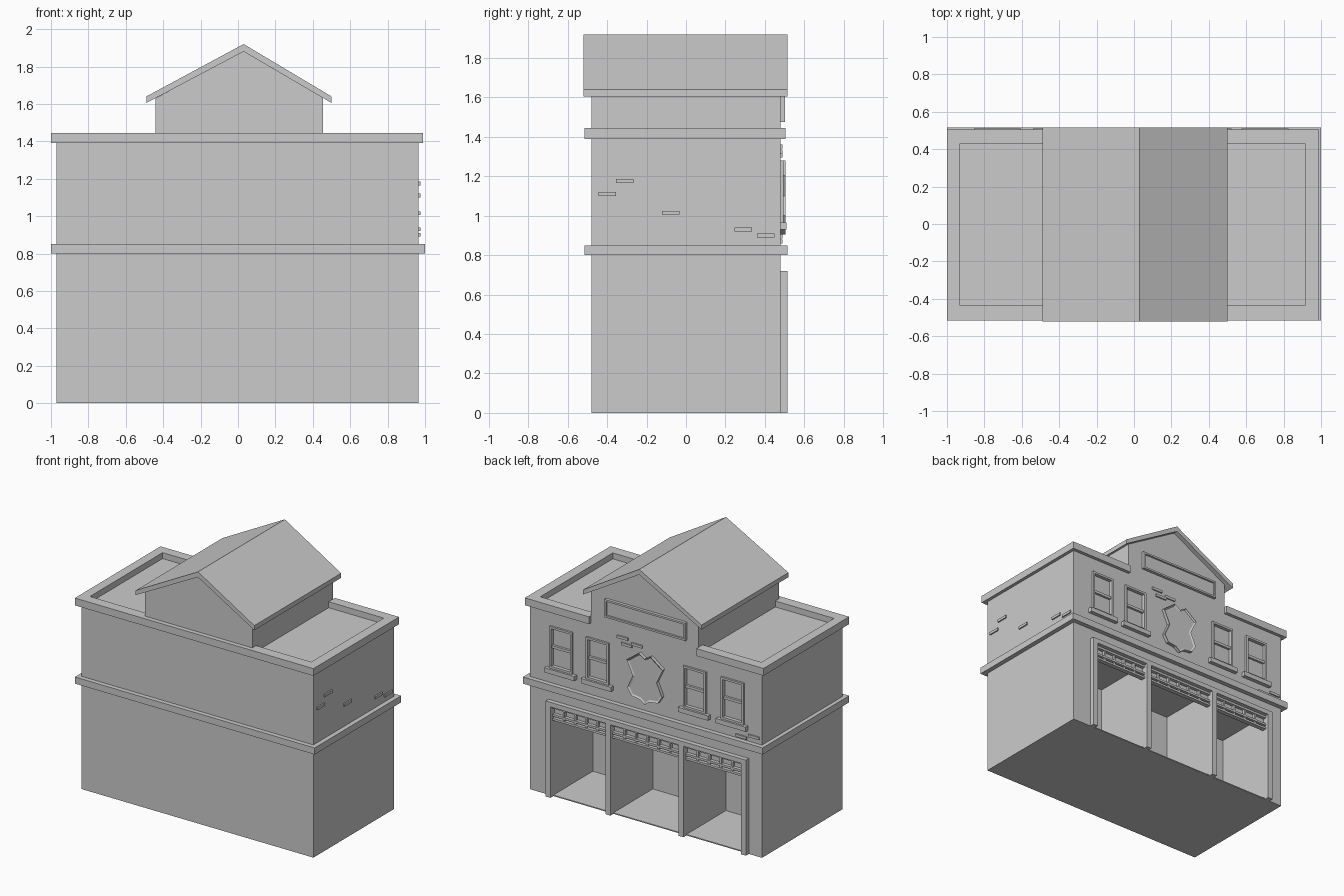
import bpy, bmesh

old = bpy.data.objects.get("Cube")
if old:
    bpy.data.objects.remove(old, do_unlink=True)

grey = bpy.data.materials.new("plain grey")
grey.use_nodes = True
COLOUR = (0.6, 0.6, 0.6, 1)
grey.diffuse_color = COLOUR
grey.node_tree.nodes["Principled BSDF"].inputs["Base Color"].default_value = COLOUR

WALL = 0.48          # depth of the detailed wall
TRIM = 0.515         # outer face of the shopfront trim


def finish(name, bm):
    bmesh.ops.recalc_face_normals(bm, faces=bm.faces)
    mesh = bpy.data.meshes.new(name)
    bm.to_mesh(mesh)
    bm.free()
    mesh.materials.append(grey)
    obj = bpy.data.objects.new(name, mesh)
    bpy.context.collection.objects.link(obj)
    return obj


def boxes(name, specs):
    """One object from boxes given as x0, x1, y0, y1, z0, z1."""
    bm = bmesh.new()
    for x0, x1, y0, y1, z0, z1 in specs:
        for v in bmesh.ops.create_cube(bm, size=1)["verts"]:
            v.co.x = x1 if v.co.x > 0 else x0
            v.co.y = y1 if v.co.y > 0 else y0
            v.co.z = z1 if v.co.z > 0 else z0
    return finish(name, bm)


def prism(name, profile, y0, y1, rim=0, sink=0):
    """Extrude an x, z outline along y, with an optional sunk rim on the far end."""
    bm = bmesh.new()
    face = bm.faces.new([bm.verts.new((x, y0, z)) for x, z in profile])
    out = bmesh.ops.extrude_face_region(bm, geom=[face])["geom"]
    for v in out:
        if isinstance(v, bmesh.types.BMVert):
            v.co.y = y1
    if rim:
        bmesh.ops.recalc_face_normals(bm, faces=bm.faces)
        cap = [f for f in out if isinstance(f, bmesh.types.BMFace)]
        bmesh.ops.inset_region(bm, faces=cap, thickness=rim, depth=-sink)
    return finish(name, bm)


def frame(x0, x1, z0, z1, w, y0, y1):
    """Four strips around a rectangle."""
    return [(x0, x0 + w, y0, y1, z0, z1), (x1 - w, x1, y0, y1, z0, z1),
            (x0 + w, x1 - w, y0, y1, z0, z0 + w), (x0 + w, x1 - w, y0, y1, z1 - w, z1)]


# Main block with three open bays and four window recesses
bays = [(0.31, 0.77), (-0.30, 0.27), (-0.82, -0.34)]
windows = [0.70, 0.395, -0.415, -0.73]
HALF, LOW, HIGH = 0.095, 0.965, 1.28

body = boxes("main_walls", [(-0.97, 0.965, -WALL, WALL, 0, 1.4)])
holes = [(a, b, 0.01, 0.6, 0.008, 0.69) for a, b in bays]
holes += [(c - HALF + 0.01, c + HALF - 0.01, WALL - 0.012, 0.6, LOW, HIGH - 0.01)
          for c in windows]
cutter = boxes("opening_cutter", holes)
cutter.hide_render = True
cut = body.modifiers.new("openings", "BOOLEAN")
cut.operation = "DIFFERENCE"
cut.solver = "EXACT"
cut.object = cutter
bpy.context.view_layer.update()
cut_mesh = bpy.data.meshes.new_from_object(
    body.evaluated_get(bpy.context.evaluated_depsgraph_get()))
body.modifiers.clear()
body.data = cut_mesh
bpy.data.objects.remove(cutter, do_unlink=True)

# Floor band and the parapet, which is broken by the gable
boxes("floor_band", [(-1, 1, -TRIM, 0.48, 0.8, 0.85), (-1, 1, 0.48, TRIM, 0.8, 0.85)])
P0, P1 = 1.39, 1.445
boxes("parapet", [
    (-1, 0.99, -TRIM, -0.435, P0, P1),
    (-1, -0.93, -0.435, 0.43, P0, P1),
    (0.915, 0.99, -0.435, 0.43, P0, P1),
    (-1, -0.44, 0.43, 0.505, P0, P1),
    (0.455, 0.99, 0.43, 0.505, P0, P1)])

# Gabled attic
prism("gable_walls", [(-0.44, 1.38), (0.455, 1.38), (0.455, 1.64),
                      (0.03, 1.885), (-0.44, 1.63)], -WALL, WALL)
prism("gable_roof", [(-0.49, 1.605), (0.03, 1.88), (0.50, 1.605),
                     (0.50, 1.64), (0.03, 1.92), (-0.49, 1.64)], -0.52, TRIM)

# Sign board
boxes("sign_frame", frame(-0.345, 0.33, 1.475, 1.61, 0.014, WALL - 0.01, 0.502))
boxes("sign_panel", [(-0.335, 0.32, WALL - 0.01, 0.488, 1.485, 1.6)])

# Badge with waisted sides
half = [(0.05, 1.28), (0.15, 1.205), (0.10, 1.1), (0.145, 1.0), (0.11, 0.945), (0.04, 0.935)]
outline = [(0, 1.25)] + half + [(0, 0.905)] + [(-x, z) for x, z in reversed(half)]
prism("wall_badge", [(x - 0.008, z) for x, z in outline], WALL - 0.01, 0.505, 0.014, 0.008)

# Sash windows
for i, c in enumerate(windows):
    a, b = c - HALF, c + HALF
    parts = frame(a, b, LOW, HIGH, 0.016, WALL - 0.014, 0.495)
    parts.append((a + 0.016, b - 0.016, WALL - 0.014, 0.485, 1.115, 1.135))
    parts.append((a - 0.03, b + 0.03, WALL - 0.01, 0.51, LOW - 0.035, LOW))
    boxes(f"window_{i + 1}", parts)

# Shopfront posts and lintel
posts = [(0.77, 0.81), (0.27, 0.31), (-0.34, -0.30), (-0.86, -0.82)]
boxes("shopfront_posts", [(a, b, WALL - 0.005, TRIM, 0, 0.69) for a, b in posts])
boxes("shopfront_lintel", [(-0.86, 0.81, WALL - 0.005, TRIM, 0.685, 0.72)])

# Barred transoms above each bay
for i, (a, b) in enumerate(bays):
    parts = [(a, b, 0.455, 0.465, 0.575, 0.69)]
    for z in (0.575, 0.605, 0.665):
        parts.append((a, b, 0.46, 0.49, z, z + 0.016))
    count = 5 if i == 1 else 4
    for k in range(1, count + 1):
        x = a + (b - a) * k / (count + 1)
        parts.append((x - 0.007, x + 0.007, 0.46, 0.486, 0.59, 0.675))
    boxes(f"transom_{i + 1}", parts)

# Loose raised bricks
side = [(-0.31, 1.175), (-0.40, 1.11), (-0.077, 1.015), (0.29, 0.93), (0.405, 0.90)]
boxes("side_bricks", [(0.95, 0.975, y - 0.045, y + 0.045, z - 0.01, z + 0.01)
                      for y, z in side])
rear = [(0.19, 1.35), (0.155, 1.305), (0.07, 1.325), (-0.80, 0.87), (-0.905, 0.895)]
boxes("wall_bricks", [(x - 0.045, x + 0.045, 0.47, 0.49, z - 0.01, z + 0.01)
                      for x, z in rear])
